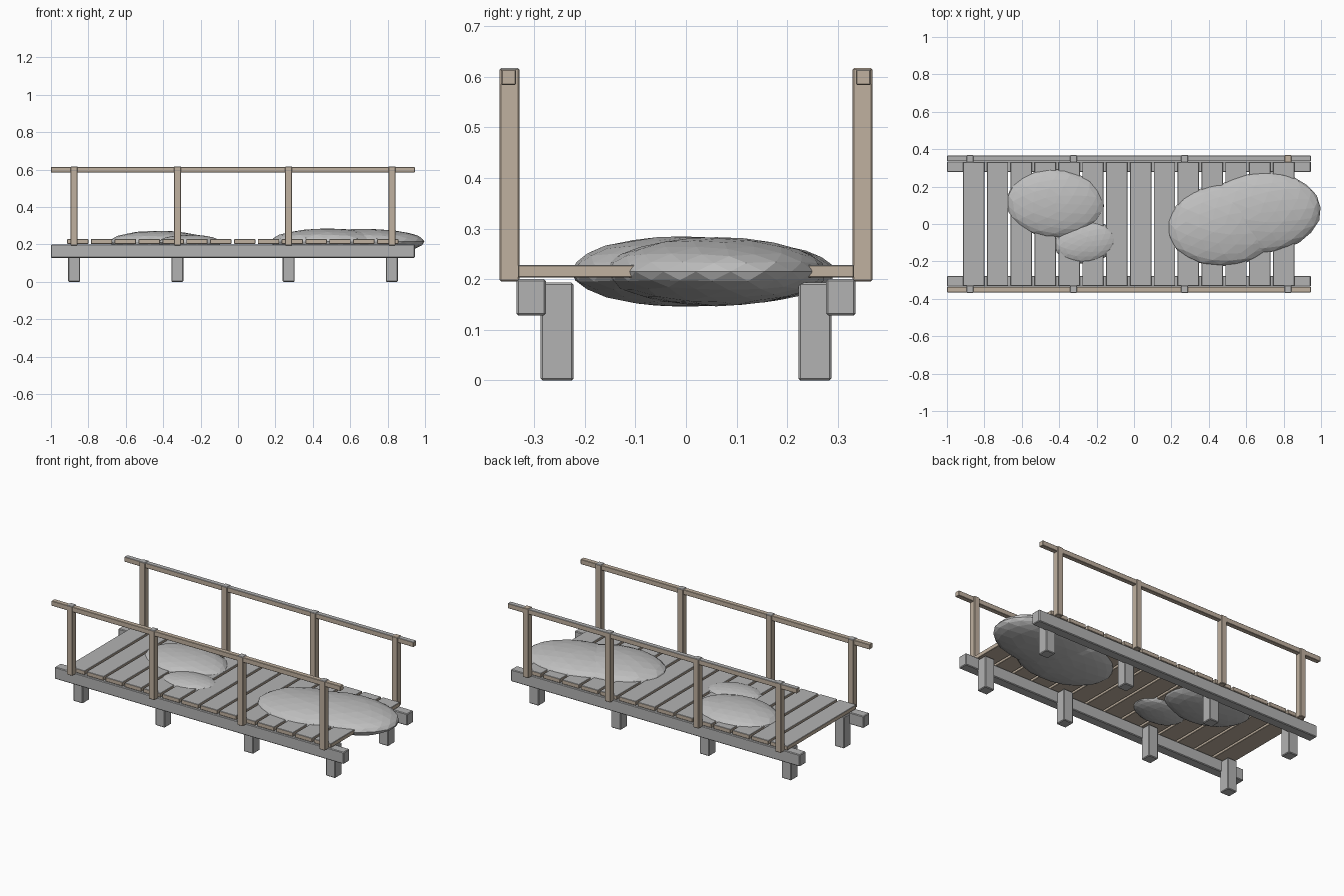
import bpy, bmesh, math, random
from mathutils import Vector, Matrix

if "Cube" in bpy.data.objects:
    bpy.data.objects.remove(bpy.data.objects["Cube"])

random.seed(4)


def material(name, rgb):
    m = bpy.data.materials.new(name)
    m.diffuse_color = (*rgb, 1)
    m.use_nodes = True
    m.node_tree.nodes["Principled BSDF"].inputs["Base Color"].default_value = m.diffuse_color
    return m


GREY = material("weathered_grey", (0.45, 0.45, 0.45))
TAN = material("tan_wood", (0.53, 0.44, 0.35))
STONE = material("mound_grey", (0.52, 0.52, 0.52))


def finish(name, bm, mats):
    me = bpy.data.meshes.new(name)
    bm.to_mesh(me)
    bm.free()
    for m in mats:
        me.materials.append(m)
    ob = bpy.data.objects.new(name, me)
    bpy.context.collection.objects.link(ob)
    return ob


def timber(name, x, y, z, mat, bevel=0.004, top=None):
    """Chamfered box from (min, max) ranges; 'top' recolours upward faces."""
    bm = bmesh.new()
    bmesh.ops.create_cube(bm, size=1)
    for v in bm.verts:
        v.co = Vector([r[0] if c < 0 else r[1] for c, r in zip(v.co, (x, y, z))])
    bmesh.ops.bevel(bm, geom=bm.edges[:], offset=bevel, segments=1, affect='EDGES')
    bm.normal_update()
    if top:
        for f in bm.faces:
            f.material_index = 1 if f.normal.z > 0.5 else 0
    return finish(name, bm, [mat, top] if top else [mat])


def span(a, b, side):
    return (a, b) if side > 0 else (-b, -a)


def mound(name, centre, radii, turn=0):
    """Flattened faceted lump with slight surface irregularity."""
    bm = bmesh.new()
    bmesh.ops.create_icosphere(bm, subdivisions=3, radius=1)
    for v in bm.verts:
        v.co *= random.uniform(0.985, 1.01)
    mat = Matrix.Translation(centre) @ Matrix.Rotation(math.radians(turn), 4, 'Z') @ Matrix.Diagonal((*radii, 1))
    bmesh.ops.transform(bm, matrix=mat, verts=bm.verts[:])
    return finish(name, bm, [STONE])


# Beams, legs, posts and handrails on both sides
for side, label in ((-1, "front"), (1, "back")):
    timber(f"{label}_beam", (-1, 0.945), span(0.277, 0.335, side), (0.128, 0.2), GREY)
    rail_top = GREY if side > 0 else None
    timber(f"{label}_handrail", (-1, 0.945), span(0.336, 0.365, side), (0.584, 0.614), TAN, 0.002, rail_top)
    for i, x in enumerate((-0.876, -0.324, 0.271, 0.823)):
        timber(f"{label}_leg_{i}", (x - 0.032, x + 0.032), span(0.222, 0.287, side), (0, 0.193), GREY)
        post_top = None if (side > 0 and i == 3) else GREY
        timber(f"{label}_post_{i}", (x - 0.019, x + 0.019), span(0.329, 0.368, side),
               (0.195, 0.617), TAN, 0.003, post_top)

# Deck planks: weathered on top, wood on the sides and underneath
for i in range(14):
    x = -0.914 + i * 0.1275
    timber(f"deck_plank_{i}", (x, x + 0.114), (-0.332, 0.332), (0.203, 0.228), TAN, 0.002, GREY)

# Low mounds lying through the deck
mound("large_mound_left", (0.485, -0.005, 0.215), (0.31, 0.222, 0.07), 5)
mound("large_mound_right", (0.675, 0.06, 0.215), (0.325, 0.218, 0.068), 5)
mound("medium_mound", (-0.423, 0.11, 0.213), (0.262, 0.184, 0.06), -3)
mound("small_mound", (-0.258, -0.097, 0.21), (0.168, 0.113, 0.042), 8)
